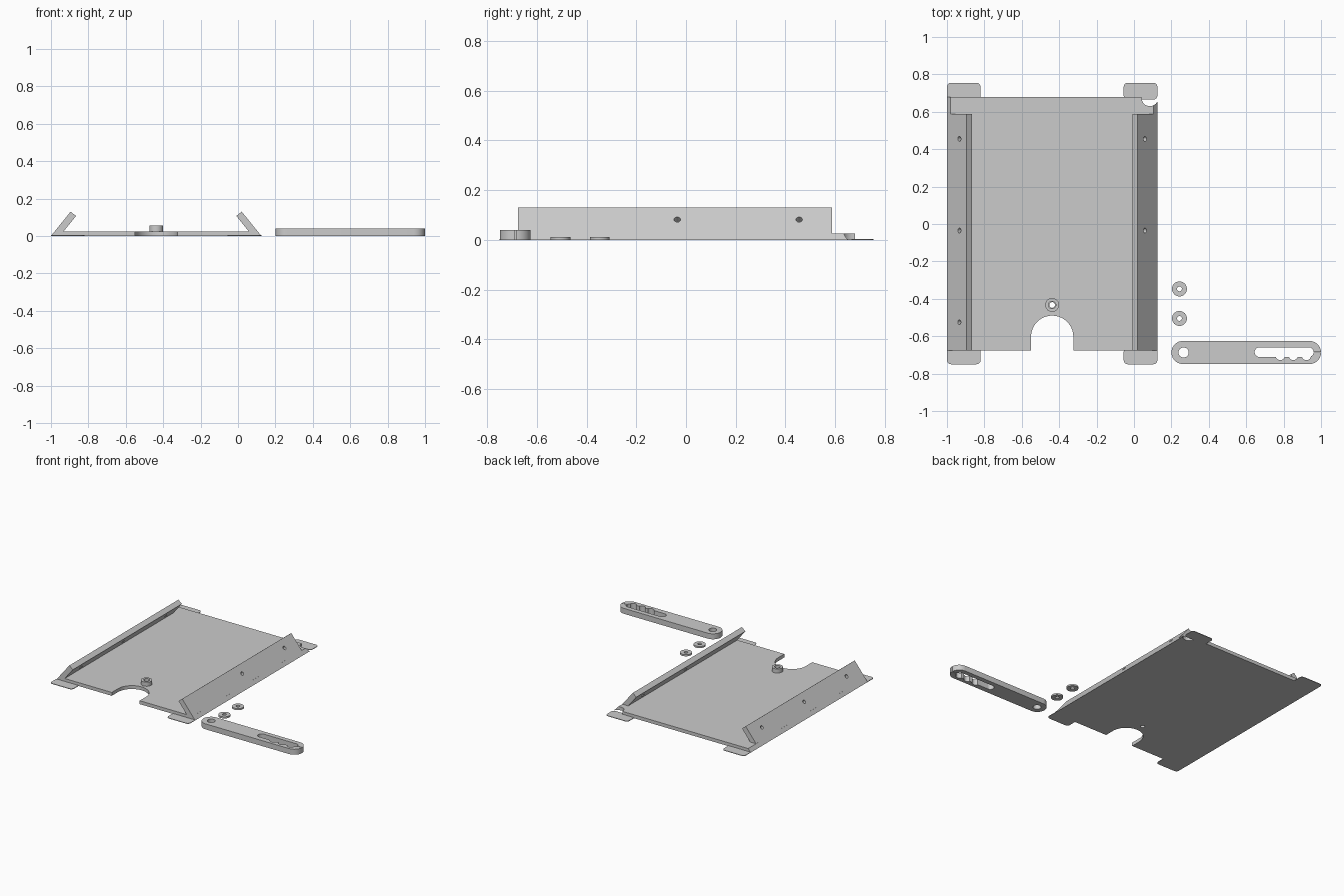
import bpy, bmesh, math
from mathutils import Vector, Matrix

if "Cube" in bpy.data.objects:
    bpy.data.objects.remove(bpy.data.objects["Cube"])

grey = bpy.data.materials.new("plain grey")
grey.diffuse_color = (0.6, 0.6, 0.6, 1)
grey.use_nodes = True
grey.node_tree.nodes["Principled BSDF"].inputs["Base Color"].default_value = grey.diffuse_color


def prism(name, outline, z0, z1, matrix=None):
    """Extrude a closed 2D outline from z0 to z1."""
    bm = bmesh.new()
    face = bm.faces.new([bm.verts.new((x, y, z0)) for x, y in outline])
    ext = bmesh.ops.extrude_face_region(bm, geom=[face])
    top = [v for v in ext["geom"] if isinstance(v, bmesh.types.BMVert)]
    bmesh.ops.translate(bm, verts=top, vec=(0, 0, z1 - z0))
    if matrix:
        bm.transform(matrix)
    bmesh.ops.recalc_face_normals(bm, faces=bm.faces)
    mesh = bpy.data.meshes.new(name)
    bm.to_mesh(mesh)
    bm.free()
    mesh.materials.append(grey)
    ob = bpy.data.objects.new(name, mesh)
    bpy.context.collection.objects.link(ob)
    return ob


def arc(cx, cy, r, a0, a1, n):
    return [(cx + r * math.cos(math.radians(a0 + (a1 - a0) * i / n)),
             cy + r * math.sin(math.radians(a0 + (a1 - a0) * i / n))) for i in range(n + 1)]


def circle(cx, cy, r, n=32):
    return arc(cx, cy, r, 0, 360, n)[:-1]


def stadium(x0, x1, cy, r, n=20):
    return arc(x0 + r, cy, r, 90, 270, n) + arc(x1 - r, cy, r, -90, 90, n)


def rounded_rect(x0, x1, y0, y1, r):
    return (arc(x1 - r, y1 - r, r, 0, 90, 6) + arc(x0 + r, y1 - r, r, 90, 180, 6)
            + arc(x0 + r, y0 + r, r, 180, 270, 6) + arc(x1 - r, y0 + r, r, 270, 360, 6))


def box(x0, x1, y0, y1):
    return [(x0, y0), (x1, y0), (x1, y1), (x0, y1)]


def cut(ob, cutter):
    """Subtract the cutter, then remove it."""
    mod = ob.modifiers.new("cut", 'BOOLEAN')
    mod.operation, mod.solver, mod.object = 'DIFFERENCE', 'EXACT', cutter
    bpy.context.view_layer.update()
    result = bpy.data.meshes.new_from_object(
        ob.evaluated_get(bpy.context.evaluated_depsgraph_get()))
    ob.modifiers.clear()
    ob.data = result
    bpy.data.objects.remove(cutter)


def hole(ob, outline, z0=-0.1, z1=0.2):
    cut(ob, prism("cutter", outline, z0, z1))


MID = -0.4375            # centre line of the tray
FRONT, BACK = -0.675, 0.68
HALF = 0.5625
# maps (profile x, profile height, length) to (x, z, y)
ALONG_Y = Matrix(((1, 0, 0, 0), (0, 0, 1, 0), (0, 1, 0, 0), (0, 0, 0, 1)))

# Tray floor with slanted side edges
floor = prism("tray_floor", [(MID - HALF, 0), (MID + HALF, 0), (MID + HALF - 0.02, 0.025),
                             (MID - HALF + 0.02, 0.025)], FRONT, BACK, ALONG_Y)
hole(floor, [(MID + 0.113, -0.8)] + arc(MID, -0.603, 0.113, 0, 180, 32) + [(MID - 0.113, -0.8)])
hole(floor, circle(0.085, 0.675, 0.045))
hole(floor, circle(MID, -0.433, 0.015))

# Raised boss round the floor hole
boss = prism("boss", circle(MID, -0.433, 0.037), 0.025, 0.055)
hole(boss, circle(MID, -0.433, 0.02))

# Inward leaning side rails, each with three screw holes
for side, label in ((-1, "left"), (1, "right")):
    profile = [(HALF - 0.0202, 0.025), (HALF - 0.105, 0.13),
               (HALF - 0.134, 0.107), (HALF - 0.068, 0.025)]
    rail = prism(label + "_rail", [(MID + side * x, z) for x, z in profile],
                 FRONT, 0.588, ALONG_Y)
    axis = Vector((side * 0.13, 0, 0.105))
    for y in (0.455, -0.035, -0.525):
        place = (Matrix.Translation((MID + side * (HALF - 0.066), y, 0.082))
                 @ axis.to_track_quat('Z', 'Y').to_matrix().to_4x4())
        cut(rail, prism("cutter", circle(0, 0, 0.013, 20), -0.08, 0.05, place))

# Thin corner pads under the tray ends
for x0, xl in ((-1.0, "left"), (-0.055, "right")):
    for y0, y1, yl in ((-0.75, -0.66, "front"), (0.665, 0.755, "back")):
        prism(f"{yl}_{xl}_pad", rounded_rect(x0, x0 + 0.18, y0, y1, 0.022), 0, 0.004)

# Loose washers
for i, y in enumerate((-0.347, -0.505)):
    washer = prism(f"washer_{i + 1}", circle(0.243, y, 0.04), 0, 0.012)
    hole(washer, circle(0.243, y, 0.013))

# Latch lever with pivot hole and notched slot
lever = prism("lever", stadium(0.2, 1.0, -0.687, 0.062), 0, 0.04)
hole(lever, circle(0.265, -0.687, 0.027))
hole(lever, stadium(0.645, 0.96, -0.685, 0.026))
for x in (0.782, 0.852, 0.922):
    hole(lever, circle(x, -0.703, 0.025, 24))
hole(lever, box(0.94, 1.05, -0.688, -0.684))

# Smooth the round walls, keep the edges sharp
bpy.ops.object.select_all(action='SELECT')
bpy.context.view_layer.objects.active = floor
bpy.ops.object.shade_smooth_by_angle(angle=math.radians(30))
